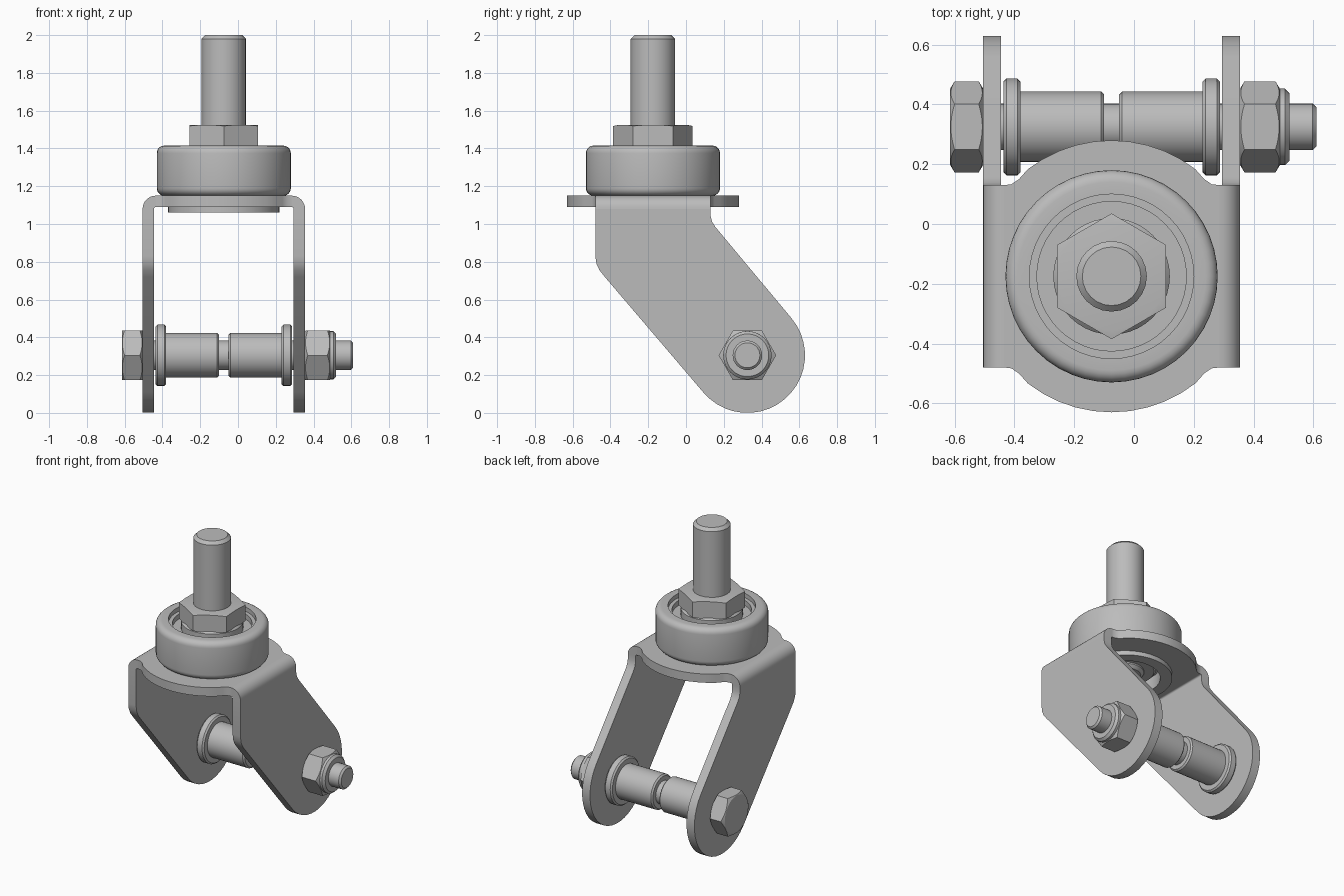
import bpy, bmesh
from math import pi, sin, cos, radians
from mathutils import Matrix, Vector

cube = bpy.data.objects.get("Cube")
if cube:
    bpy.data.objects.remove(cube, do_unlink=True)

steel = bpy.data.materials.new("grey_steel")
steel.use_nodes = True
GREY = (0.5, 0.5, 0.5, 1)
steel.diffuse_color = GREY
steel.node_tree.nodes["Principled BSDF"].inputs["Base Color"].default_value = GREY

# Shared frames: the swivel axis is vertical, the axle runs along x
SWIVEL = Matrix.Translation((-0.075, -0.175, 0))
TO_X = Matrix(((0, 0, 1, 0), (1, 0, 0, 0), (0, 1, 0, 0), (0, 0, 0, 1)))
AXLE_Y, AXLE_Z = 0.325, 0.305
AXLE = Matrix.Translation((0, AXLE_Y, AXLE_Z)) @ TO_X


def finish(name, bm, frame, angle=35):
    bmesh.ops.remove_doubles(bm, verts=bm.verts, dist=1e-5)
    bmesh.ops.recalc_face_normals(bm, faces=bm.faces)
    bm.transform(frame)
    mesh = bpy.data.meshes.new(name)
    bm.to_mesh(mesh)
    bm.free()
    mesh.materials.append(steel)
    ob = bpy.data.objects.new(name, mesh)
    bpy.context.collection.objects.link(ob)
    bpy.ops.object.select_all(action='DESELECT')
    ob.select_set(True)
    bpy.context.view_layer.objects.active = ob
    bpy.ops.object.shade_smooth_by_angle(angle=radians(angle))
    return ob


def lathe(name, profile, frame, steps=32, closed=False):
    """Spin (radius, height) points round local z."""
    bm = bmesh.new()
    vs = [bm.verts.new((r, 0, h)) for r, h in profile]
    pairs = list(zip(vs, vs[1:])) + ([(vs[-1], vs[0])] if closed else [])
    edges = [bm.edges.new(p) for p in pairs]
    bmesh.ops.spin(bm, geom=vs + edges, axis=(0, 0, 1), cent=(0, 0, 0),
                   angle=2 * pi, steps=steps, use_merge=True)
    return finish(name, bm, frame)


def rod(name, r, h0, h1, frame, c=0.012, steps=32):
    """Solid cylinder with chamfered ends."""
    return lathe(name, [(0, h0), (r - c, h0), (r, h0 + c), (r, h1 - c), (r - c, h1), (0, h1)],
                 frame, steps)


def prism(name, outlines, depth, frame):
    """Extrude a flat outline, with optional holes, along local z."""
    bm = bmesh.new()
    edges = []
    for pts in outlines:
        vs = [bm.verts.new((u, v, 0)) for u, v in pts]
        edges += [bm.edges.new((a, b)) for a, b in zip(vs, vs[1:] + vs[:1])]
    bmesh.ops.triangle_fill(bm, edges=edges, use_beauty=True, use_dissolve=False)
    out = bmesh.ops.extrude_face_region(bm, geom=bm.faces[:])
    moved = [g for g in out["geom"] if isinstance(g, bmesh.types.BMVert)]
    bmesh.ops.translate(bm, verts=moved, vec=(0, 0, depth))
    return finish(name, bm, frame)


def hexagon(name, apothem, h0, h1, frame, turn=0.0, face=0.97, drop=0.6):
    """Hexagonal nut whose corners are cut by a chamfer cone at both ends."""
    bm = bmesh.new()
    n, c = 48, apothem * face
    rings = [[], [], [], []]
    for i in range(n):
        a = 2 * pi * i / n
        r = apothem / cos((a % (pi / 3)) - pi / 6)
        d = (r - c) * drop
        for ring, (rad, h) in zip(rings, ((c, h0), (r, h0 + d), (r, h1 - d), (c, h1))):
            ring.append(bm.verts.new((rad * cos(a + turn), rad * sin(a + turn), h)))
    for lo, hi in zip(rings, rings[1:]):
        for i in range(n):
            j = (i + 1) % n
            bm.faces.new((lo[i], lo[j], hi[j], hi[i]))
    bm.faces.new(rings[0])
    bm.faces.new(rings[-1])
    return finish(name, bm, frame, 20)


def arc(cx, cy, r, a0, a1, n):
    return [(cx + r * cos(radians(a0 + (a1 - a0) * i / n)),
             cy + r * sin(radians(a0 + (a1 - a0) * i / n))) for i in range(n + 1)]


# Fork crown plate: round front and back, straight sides, centre hole
quarter = [(0.36, 0.305), (0.335, 0.308), (0.31, 0.325)]
back = quarter + arc(0, 0, 0.455, 52, 128, 10) + [(-u, v) for u, v in reversed(quarter)]
outline = back + [(-u, -v) for u, v in back]
hole = arc(0, 0, 0.22, 0, 348.75, 31)
prism("fork_crown", [outline, hole], 0.06, SWIVEL @ Matrix.Translation((0, 0, 1.09)))

# Fork legs: slanted plates with a round lower end around the axle
leg = ([(0.13, 1.08), (-0.48, 1.08)]
       + [(-0.48, 0.83), (-0.474, 0.79), (-0.458, 0.755), (-0.43, 0.72)]
       + arc(AXLE_Y, AXLE_Z, 0.305, 220, 400, 20)
       + [(0.155, 0.985), (0.138, 1.012), (0.13, 1.045)])
for side, x in (("right", -0.505), ("left", 0.295)):
    prism("fork_leg_" + side, [leg], 0.06, Matrix.Translation((x, 0, 0)) @ TO_X)

# Rounded bends joining crown and legs
TO_FRONT = Matrix(((1, 0, 0, 0), (0, 0, -1, 0), (0, 1, 0, 0), (0, 0, 0, 1)))
for side, s in (("right", -1), ("left", 1)):
    bend = arc(0.36, 1.08, 0.07, 0, 90, 8) + arc(0.36, 1.08, 0.01, 90, 0, 4)
    prism("fork_bend_" + side, [[(s * u, v) for u, v in bend]], 0.61,
          Matrix.Translation((-0.075, 0.13, 0)) @ TO_FRONT)

# Swivel bearing housing with a recessed top, and the ring under the crown
lathe("bearing_cup",
      [(0.19, 1.15), (0.325, 1.15)] + arc(0.315, 1.19, 0.04, -60, 0, 4)
      + arc(0.315, 1.375, 0.04, 0, 90, 5)
      + [(0.275, 1.415), (0.275, 1.385), (0.25, 1.385), (0.25, 1.35), (0.19, 1.35)],
      SWIVEL, 48, True)
lathe("lower_ring", [(0.22, 1.06), (0.295, 1.06), (0.295, 1.092), (0.22, 1.092)],
      SWIVEL, 48, True)
rod("inner_race", 0.195, 1.11, 1.415, SWIVEL, 0.015, 40)

# Threaded stem and its nut
hexagon("stem_nut", 0.182, 1.405, 1.525, SWIVEL, 0.5 * pi, 0.99, 0.2)
rod("stem", 0.118, 1.08, 2.0, SWIVEL, 0.02, 24)

# Axle bolt: head, shaft, lock nut
hexagon("bolt_head", 0.132, -0.615, -0.505, AXLE)
rod("bolt_shaft", 0.078, -0.56, 0.61, AXLE)
hexagon("lock_nut", 0.132, 0.355, 0.488, AXLE)
rod("lock_nut_collar", 0.128, 0.47, 0.52, AXLE, 0.015)

# Pair of flanged bushings on the axle, mirrored about the fork centre
for side, s in (("right", -1), ("left", 1)):
    profile = [(0.078, 0.025), (0.108, 0.025), (0.118, 0.035), (0.118, 0.305), (0.152, 0.305),
               (0.162, 0.315), (0.162, 0.352), (0.152, 0.362), (0.078, 0.362)]
    lathe("bushing_" + side, [(r, s * h) for r, h in profile],
          Matrix.Translation((-0.075, 0, 0)) @ AXLE, 32, True)
